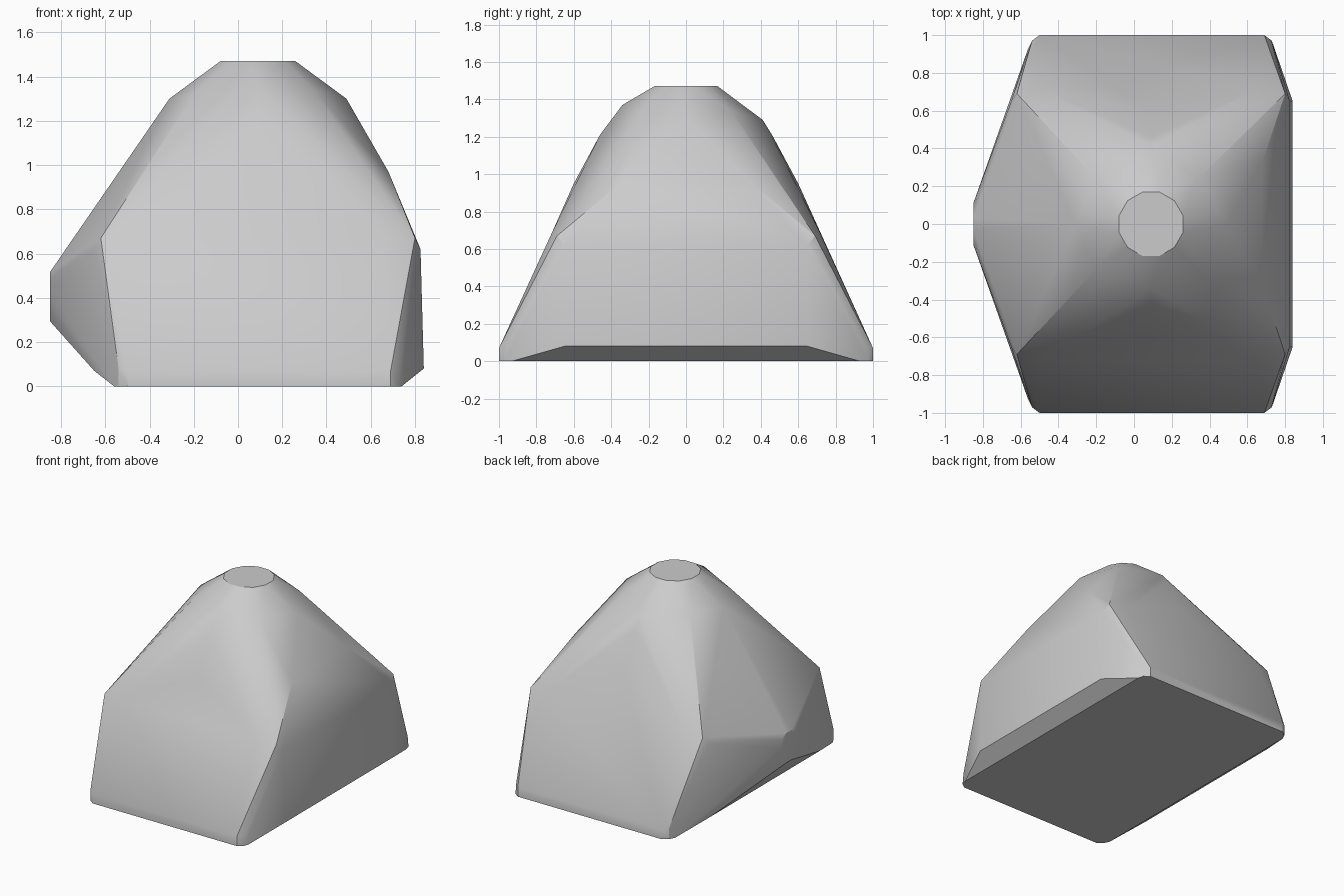
import bpy, bmesh, math

cube = bpy.data.objects.get("Cube")
if cube:
    bpy.data.objects.remove(cube, do_unlink=True)

grey = bpy.data.materials.new("stone grey")
grey.use_nodes = True
colour = (0.6, 0.6, 0.6, 1)
grey.diffuse_color = colour
grey.node_tree.nodes["Principled BSDF"].inputs["Base Color"].default_value = colour

# Outline points of one half, mirrored across y
base = [(-.50, 1, 0), (-.54, .97, 0), (-.56, .93, 0),
        (.69, 1, 0), (.73, .97, 0), (.74, .93, 0)]
skirt = [(-.50, 1, .07), (-.54, .97, .08), (-.65, .65, .07),
         (.69, 1, .07), (.73, .96, .08), (.84, .65, .08)]
shoulders = [(-.50, .72, .68), (-.62, .69, .67), (-.65, .65, .62),
             (.66, .72, .68), (.80, .69, .67), (.825, .65, .62)]
ribs = [(.68, .33, .97), (.09, .60, .95), (.09, .46, 1.21)]
dome = [(-.20, .24, 1.32), (.34, .24, 1.34),
        (-.31, 0, 1.30), (.49, 0, 1.30)]
points = [(x, s * y, z) for x, y, z in base + skirt + shoulders + ribs + dome
          for s in (-1, 1)]
points += [(.09, -.34, 1.37), (.09, .41, 1.29)]

# Flat round cap on top, and the small round nose on the right side
for i in range(12):
    a = math.tau * (i + .5) / 12
    c, s = math.cos(a), math.sin(a)
    points.append((.09 + .175 * c, .175 * s, 1.47))
    points.append((-.85, .115 * c, .405 + .115 * s))

# Skin stretched over the points
bm = bmesh.new()
for p in points:
    bm.verts.new(p)
bmesh.ops.remove_doubles(bm, verts=bm.verts, dist=.0001)
bmesh.ops.convex_hull(bm, input=bm.verts)
bmesh.ops.delete(bm, geom=[v for v in bm.verts if not v.link_faces], context='VERTS')
bmesh.ops.dissolve_limit(bm, angle_limit=math.radians(.5),
                         verts=bm.verts, edges=bm.edges)
bmesh.ops.recalc_face_normals(bm, faces=bm.faces)

mesh = bpy.data.meshes.new("boulder")
bm.to_mesh(mesh)
bm.free()
mesh.materials.append(grey)
boulder = bpy.data.objects.new("boulder", mesh)
bpy.context.collection.objects.link(boulder)
bpy.ops.object.select_all(action='DESELECT')
boulder.select_set(True)
bpy.context.view_layer.objects.active = boulder
bpy.ops.object.shade_smooth_by_angle(angle=math.radians(25))
